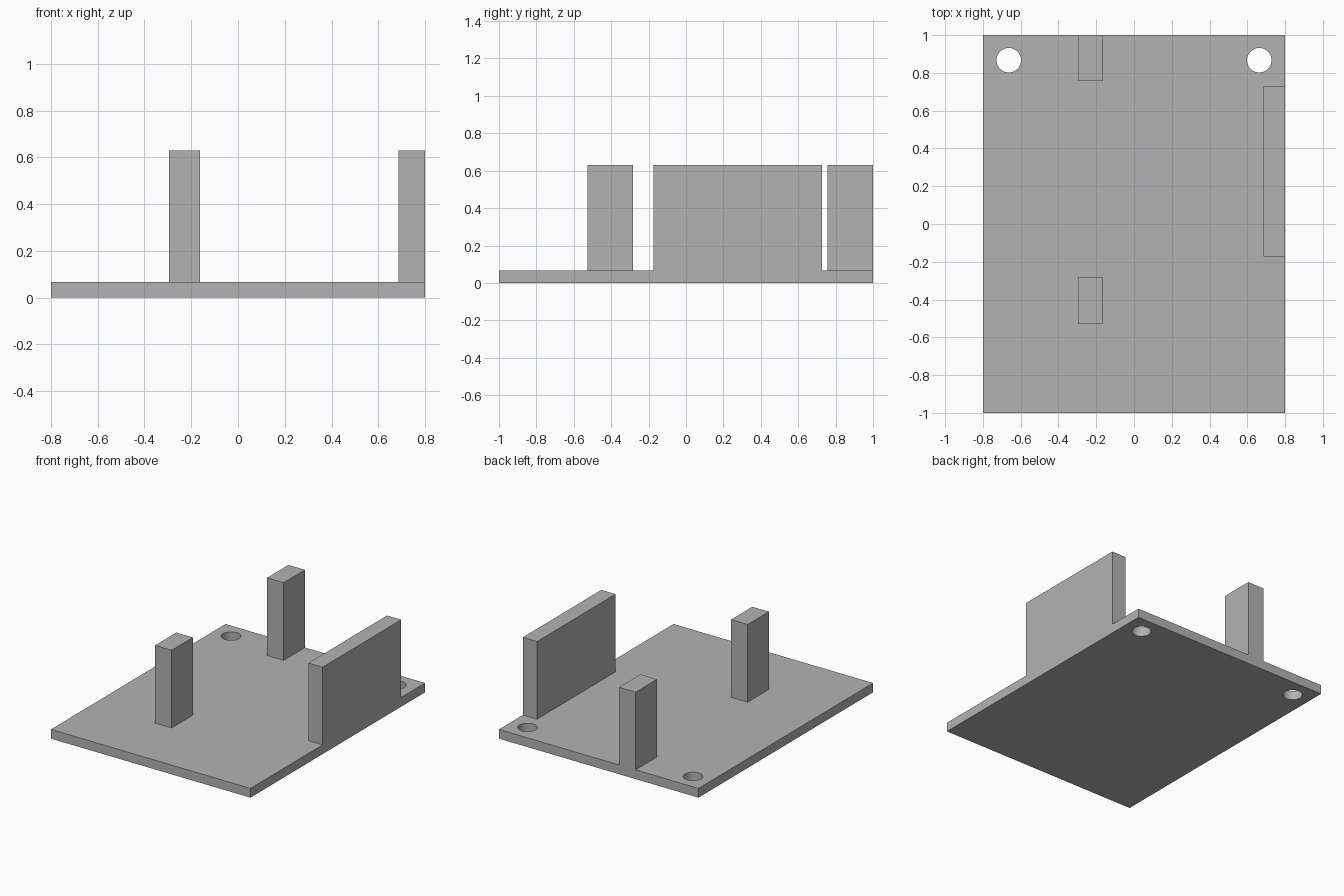
import bpy
import math

default_cube = bpy.data.objects.get("Cube")
if default_cube:
    bpy.data.objects.remove(default_cube, do_unlink=True)

GREY = (0.45, 0.45, 0.45, 1)
grey = bpy.data.materials.new("plain grey")
grey.use_nodes = True
grey.diffuse_color = GREY
grey.node_tree.nodes["Principled BSDF"].inputs["Base Color"].default_value = GREY

PLATE_TOP = 0.067
WALL_TOP = 0.63


def box(name, x, y, z):
    """Box spanning the given (low, high) ranges."""
    spans = (x, y, z)
    bpy.ops.mesh.primitive_cube_add(size=1, location=[(a + b) / 2 for a, b in spans])
    obj = bpy.context.object
    obj.name = name
    obj.scale = [b - a for a, b in spans]
    bpy.ops.object.transform_apply(location=False, rotation=False, scale=True)
    obj.data.materials.append(grey)
    return obj


# Base plate
plate = box("base_plate", (-0.8, 0.8), (-1, 1), (0, PLATE_TOP))

# Round screw holes in the two back corners
for side in (-1, 1):
    bpy.ops.mesh.primitive_cylinder_add(
        vertices=48, radius=0.065, depth=0.4, location=(side * 0.663, 0.867, 0))
    cutter = bpy.context.object
    cutter.name = "hole_cutter"
    cutter.hide_render = True
    cutter.data.materials.append(grey)
    hole = plate.modifiers.new("screw_hole", "BOOLEAN")
    hole.operation = "DIFFERENCE"
    hole.solver = "EXACT"
    hole.object = cutter
    bpy.context.view_layer.objects.active = plate
    bpy.ops.object.modifier_apply(modifier=hole.name)
    bpy.data.objects.remove(cutter, do_unlink=True)

bpy.ops.object.select_all(action="DESELECT")
plate.select_set(True)
bpy.context.view_layer.objects.active = plate
bpy.ops.object.shade_smooth_by_angle(angle=math.radians(30))

# Upright posts
for name, y in (("front_post", (-0.527, -0.284)), ("back_post", (0.756, 1))):
    box(name, (-0.296, -0.163), y, (PLATE_TOP, WALL_TOP))

# Long wall along the left edge
box("side_wall", (0.686, 0.8), (-0.173, 0.727), (PLATE_TOP, WALL_TOP))
